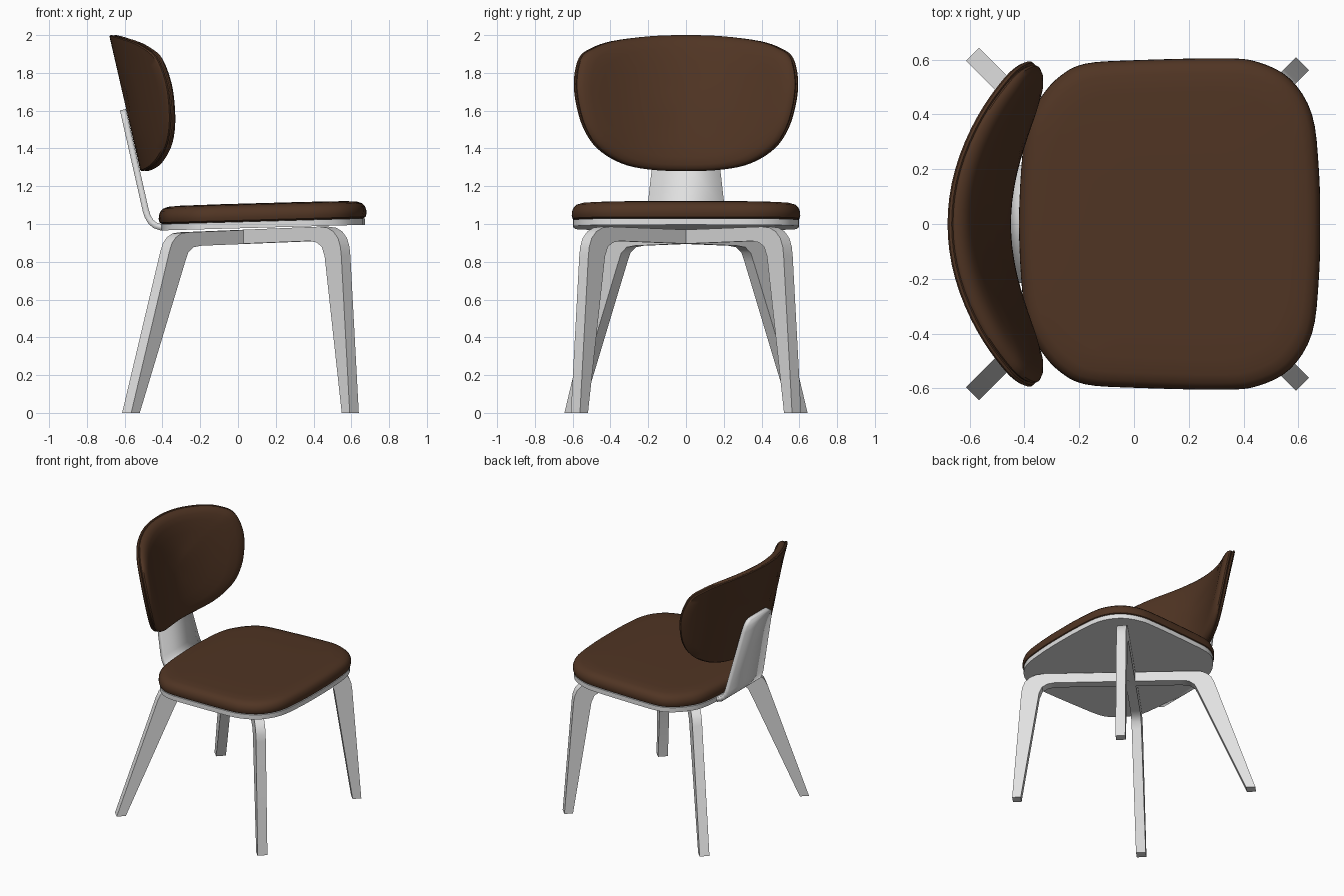
import bpy, bmesh, math
from mathutils import Vector

cube = bpy.data.objects.get("Cube")
if cube:
    bpy.data.objects.remove(cube, do_unlink=True)


def material(name, colour):
    m = bpy.data.materials.new(name)
    m.use_nodes = True
    m.diffuse_color = (*colour, 1)
    m.node_tree.nodes["Principled BSDF"].inputs["Base Color"].default_value = (*colour, 1)
    return m


BROWN = material("brown upholstery", (0.08, 0.035, 0.017))
WHITE = material("white lacquer", (0.75, 0.75, 0.75))


def finish(name, bm, mat, angle=35):
    bmesh.ops.recalc_face_normals(bm, faces=bm.faces)
    mesh = bpy.data.meshes.new(name)
    bm.to_mesh(mesh)
    bm.free()
    mesh.materials.append(mat)
    mesh.shade_smooth()
    mesh.set_sharp_from_angle(angle=math.radians(angle))
    ob = bpy.data.objects.new(name, mesh)
    bpy.context.collection.objects.link(ob)
    return ob


def closed_spline(half, steps=4):
    """Mirror half an outline across its axis and smooth it (Catmull-Rom)."""
    pts = [Vector(p) for p in half]
    pts += [Vector((-p.x, p.y)) for p in reversed(pts[1:-1])]
    n, out = len(pts), []
    for i in range(n):
        a, b, c, d = (pts[(i + k) % n] for k in (-1, 0, 1, 2))
        for s in range(steps):
            t = s / steps
            out.append(0.5 * (2 * b + (c - a) * t + (2 * a - 5 * b + 4 * c - d) * t * t
                              + (3 * b - a - 3 * c + d) * t ** 3))
    return out


def lofted(name, outline, centre, rings, place, mat, angle=35):
    """Loft scaled copies of an outline; rings hold (scale, offset)."""
    bm = bmesh.new()
    centre = Vector(centre)
    loops = [[bm.verts.new(place(centre + (p - centre) * s, h)) for p in outline]
             for s, h in rings]
    n = len(outline)
    for a, b in zip(loops, loops[1:]):
        for i in range(n):
            bm.faces.new((a[i], a[(i + 1) % n], b[(i + 1) % n], b[i]))
    for loop, (s, h) in ((loops[0], rings[0]), (loops[-1], rings[-1])):
        tip = bm.verts.new(place(centre, h))
        for i in range(n):
            bm.faces.new((loop[i], loop[(i + 1) % n], tip))
    return finish(name, bm, mat, angle)


# Seat: outline as (y, x), slightly raised toward the front
seat_outline = closed_spline([(0, -.42), (.25, -.408), (.38, -.385), (.47, -.335), (.54, -.27),
                              (.585, -.18), (.598, 0), (.605, .32), (.592, .45), (.53, .57),
                              (.4, .65), (.2, .675), (0, .68)])


def seat_place(p, h):
    return (p.y, p.x, 1.0 + 0.028 * (p.y + 0.4) + h)


lofted("seat_cushion", seat_outline, (0, .13),
       [(.5, 0), (.97, 0), (.992, .008), (1, .025), (.998, .045), (.985, .065), (.96, .08),
        (.91, .09), (.8, .094), (.4, .096)], seat_place, BROWN)
lofted("seat_board", seat_outline, (0, .13),
       [(.5, -.034), (.988, -.034), (.988, 0), (.5, 0)], seat_place, WHITE)

# Backrest: outline as (y, z), wrapped around a leaning curved surface
back_outline = closed_spline([(0, 2.0), (.2, 1.994), (.4, 1.968), (.51, 1.93), (.572, 1.88),
                              (.598, 1.77), (.59, 1.65), (.55, 1.51), (.475, 1.4),
                              (.35, 1.322), (.2, 1.288), (0, 1.28)])
CURVE = 0.66


def back_place(p, h):
    x = -0.682 + 0.23 * (2.0 - p.y) + CURVE * p.x ** 2
    normal = Vector((1, -2 * CURVE * p.x)).normalized()
    return (x + normal.x * h, p.x + normal.y * h, p.y)


lofted("backrest_cushion", back_outline, (0, 1.66),
       [(.3, 0), (.6, 0), (.9, 0), (.985, 0), (.998, .006), (.998, .016), (.985, .02),
        (.997, .026), (1, .036), (.99, .05), (.965, .063), (.91, .075), (.8, .083),
        (.6, .089), (.3, .092)], back_place, BROWN)

# Bent strip joining the seat board to the backrest: (x, z, half width)
strip = [(-.609, 1.605, .105), (-.606, 1.592, .128), (-.600, 1.565, .145), (-.59, 1.52, .155),
         (-.488, 1.07, .206), (-.478, 1.04, .209), (-.462, 1.012, .212), (-.44, .993, .214),
         (-.41, .983, .215), (-.3, .986, .215)]
bm = bmesh.new()
rows = [[bm.verts.new((x, s * w, z)) for s in (-1, 1)] for x, z, w in strip]
for a, b in zip(rows, rows[1:]):
    bm.faces.new((a[0], a[1], b[1], b[0]))
support = finish("back_support", bm, WHITE)
mod = support.modifiers.new("thickness", "SOLIDIFY")
mod.thickness = 0.033
mod.offset = 0

# Crossing leg frames: side profile as (distance along diagonal, z)
front_outer = [(.828, 0), (.765, .83), (.758, .88), (.74, .925), (.705, .96), (.66, .98), (.6, .986)]
back_outer = [(-.45, .956), (-.5, .95), (-.54, .93), (-.57, .9), (-.59, .855), (-.876, 0)]
back_inner = [(-.812, 0), (-.472, .8), (-.45, .847), (-.41, .877), (-.35, .885)]
front_inner = [(.53, .91), (.58, .902), (.618, .88), (.64, .83), (.768, 0)]
profile = front_outer + back_outer + back_inner + front_inner
WIDTH = 0.068
for side, name in ((1, "left_leg_frame"), (-1, "right_leg_frame")):
    along = Vector((1, side, 0)).normalized()
    across = Vector((-along.y, along.x, 0)) * WIDTH
    bm = bmesh.new()
    face = bm.faces.new([bm.verts.new(Vector((.03, 0, z)) + along * u - across / 2)
                         for u, z in profile])
    moved = bmesh.ops.extrude_face_region(bm, geom=[face])["geom"]
    bmesh.ops.translate(bm, vec=across, verts=[v for v in moved if isinstance(v, bmesh.types.BMVert)])
    finish(name, bm, WHITE)
